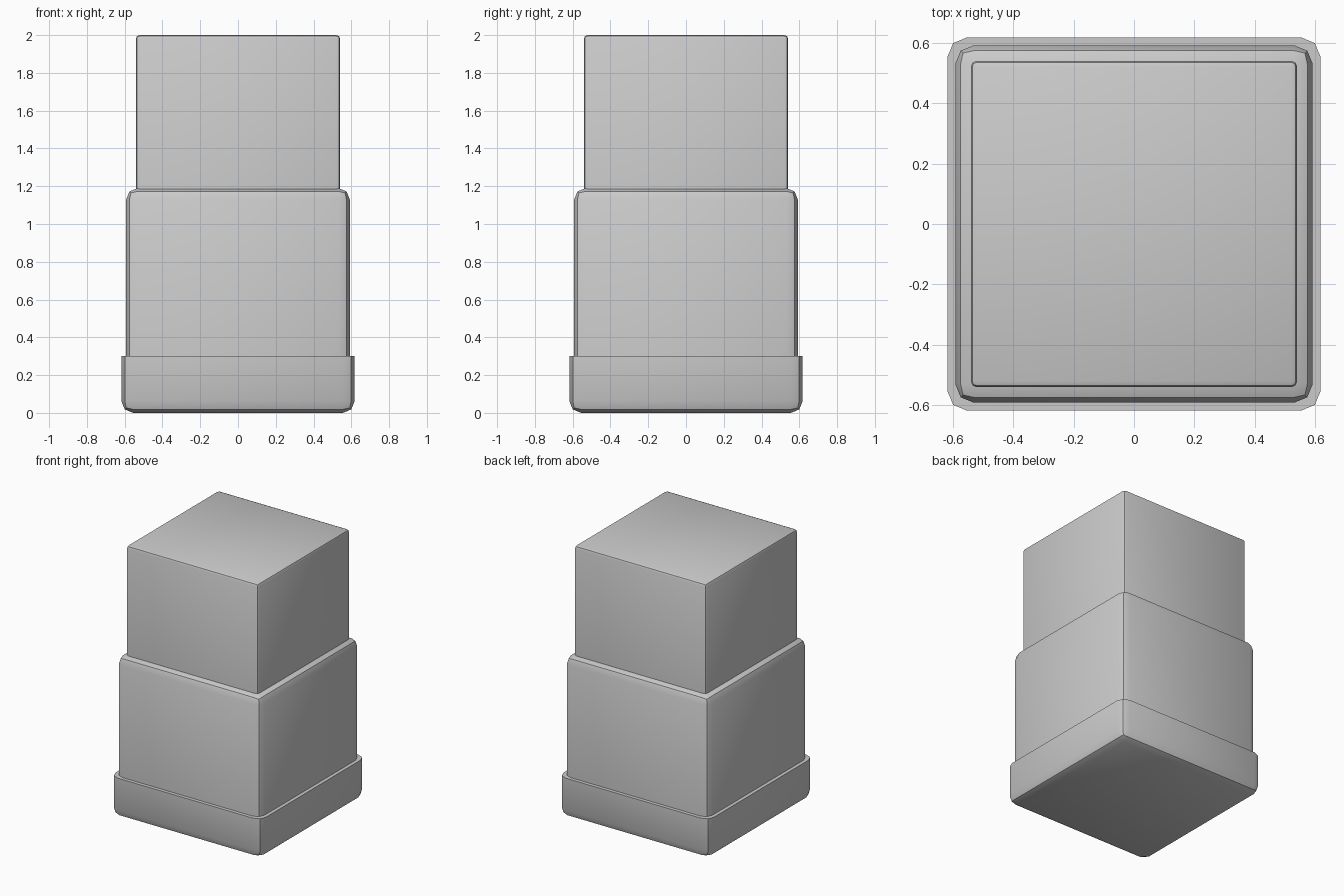
import bpy, bmesh, math

if "Cube" in bpy.data.objects:
    bpy.data.objects.remove(bpy.data.objects["Cube"])


def rounded_box(name, half, z0, z1, radius, flat_end):
    """Square block, two-step bevel on every edge except those of one flat end."""
    bm = bmesh.new()
    bmesh.ops.create_cube(bm, size=1.0)
    for v in bm.verts:
        v.co.x *= 2 * half
        v.co.y *= 2 * half
        v.co.z = z1 if v.co.z > 0 else z0
    edges = [e for e in bm.edges
             if not all(abs(v.co.z - flat_end) < 1e-5 for v in e.verts)]
    bmesh.ops.bevel(bm, geom=edges, offset=radius, segments=2,
                    profile=0.5, affect='EDGES', clamp_overlap=True)
    bmesh.ops.recalc_face_normals(bm, faces=bm.faces)
    mesh = bpy.data.meshes.new(name)
    bm.to_mesh(mesh)
    bm.free()
    obj = bpy.data.objects.new(name, mesh)
    bpy.context.collection.objects.link(obj)
    bpy.ops.object.select_all(action='DESELECT')
    obj.select_set(True)
    bpy.context.view_layer.objects.active = obj
    bpy.ops.object.shade_smooth_by_angle(angle=math.radians(30))
    return obj


# Base tray: rounded underside, flat rim
rounded_box("base", 0.618, 0.0, 0.30, 0.063, flat_end=0.30)
# Middle body: rounded shoulders, seated in the base
rounded_box("body", 0.592, 0.28, 1.19, 0.06, flat_end=0.28)
# Upper block: crisp small bevel, seated in the body
rounded_box("upper_block", 0.541, 1.15, 2.0, 0.02, flat_end=1.15)
